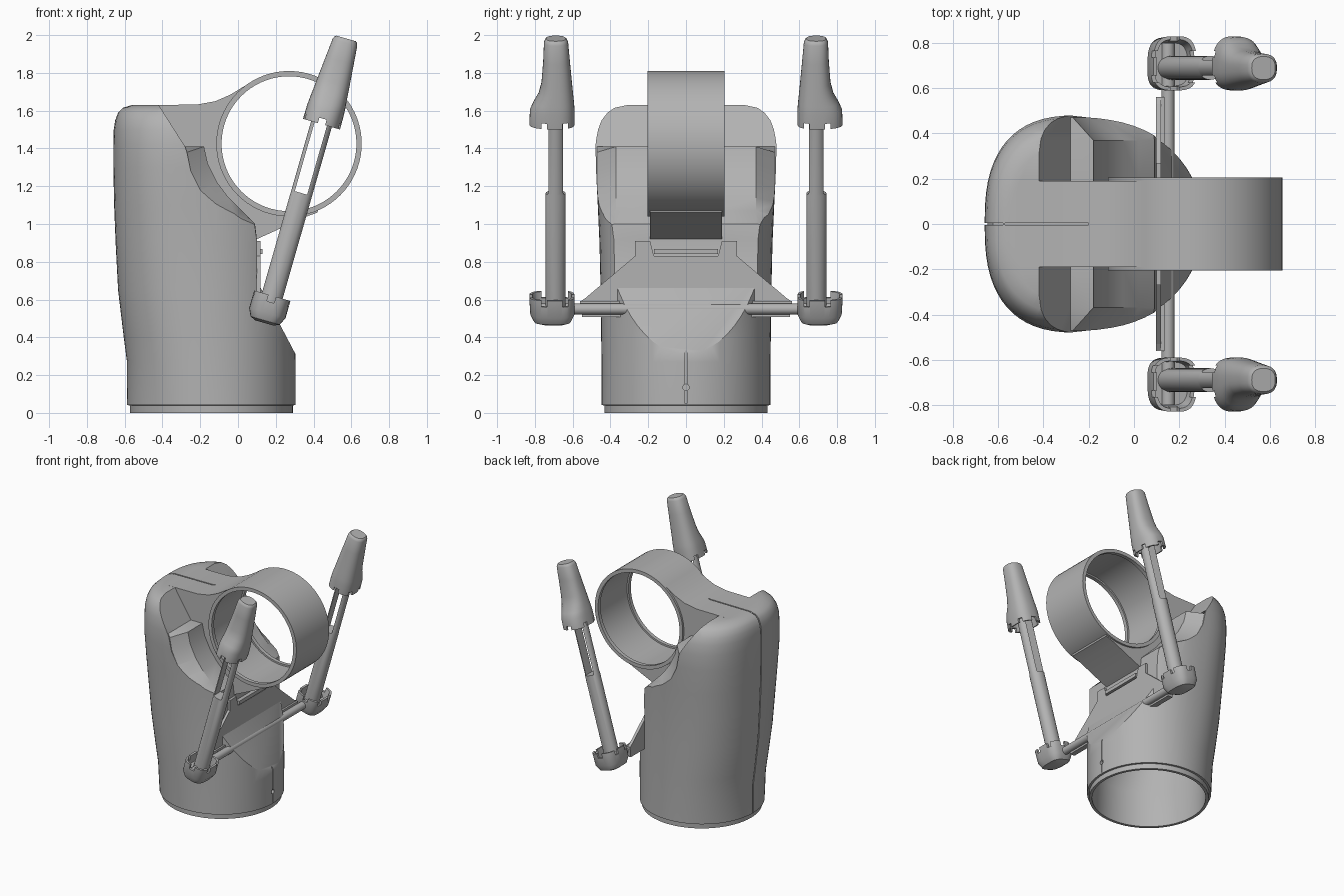
import bpy, bmesh, math
from mathutils import Matrix, Vector

if "Cube" in bpy.data.objects:
    bpy.data.objects.remove(bpy.data.objects["Cube"])

grey = bpy.data.materials.new("mid grey")
grey.diffuse_color = (0.45, 0.45, 0.45, 1)
grey.use_nodes = True
grey.node_tree.nodes["Principled BSDF"].inputs["Base Color"].default_value = grey.diffuse_color


def loft(name, rings, mat=None):
    """Skin a list of equal-length point rings and cap both ends."""
    bm = bmesh.new()
    rows = [[bm.verts.new(mat @ Vector(p) if mat else p) for p in r] for r in rings]
    n = len(rows[0])
    for a, b in zip(rows, rows[1:]):
        for i in range(n):
            j = (i + 1) % n
            bm.faces.new((a[i], a[j], b[j], b[i]))
    bm.faces.new(rows[0][::-1])
    bm.faces.new(rows[-1])
    bmesh.ops.recalc_face_normals(bm, faces=bm.faces)
    me = bpy.data.meshes.new(name)
    bm.to_mesh(me)
    bm.free()
    ob = bpy.data.objects.new(name, me)
    bpy.context.collection.objects.link(ob)
    me.materials.append(grey)
    return ob


def section(z, x0, x1, y0, y1, xm=0.0, ym=0.0, e_back=2.0, e=2.0, n=64):
    """Rounded cross-section with its own reach on each side."""
    pts = []
    for i in range(n):
        t = 2 * math.pi * i / n
        c, s = math.cos(t), math.sin(t)
        k = 2 / (e_back if c < 0 else e)
        rx = x1 - xm if c > 0 else xm - x0
        ry = y1 - ym if s > 0 else ym - y0
        pts.append((xm + rx * math.copysign(abs(c) ** k, c),
                    ym + ry * math.copysign(abs(s) ** k, s), z))
    return pts


def prism(name, pts, y0, y1):
    """Extrude an x-z profile along y."""
    return loft(name, [[(x, y, z) for x, z in pts] for y in (y0, y1)])


def box(name, x, y, z, mat=None):
    ring = lambda h: [(x[0], y[0], h), (x[1], y[0], h), (x[1], y[1], h), (x[0], y[1], h)]
    return loft(name, [ring(z[0]), ring(z[1])], mat)


def circle(cx, cz, r, n=72):
    return [(cx + r * math.cos(2 * math.pi * i / n), cz + r * math.sin(2 * math.pi * i / n))
            for i in range(n)]


def boolean(ob, other, op="DIFFERENCE"):
    m = ob.modifiers.new("cut", "BOOLEAN")
    m.operation, m.object, m.solver = op, other, "EXACT"
    bpy.context.view_layer.objects.active = ob
    bpy.ops.object.modifier_apply(modifier=m.name)
    bpy.data.objects.remove(other)


def smooth(ob, angle=32):
    bpy.ops.object.select_all(action="DESELECT")
    ob.select_set(True)
    bpy.context.view_layer.objects.active = ob
    bpy.ops.object.shade_smooth_by_angle(angle=math.radians(angle))


# Body shell: round foot growing into a squarer, rounded top
body_rows = [(0, -.572, .29, .432), (.04, -.572, .29, .432), (.041, -.588, .305, .447),
             (.27, -.588, .305, .447), (.4, -.605, .302, .449), (.65, -.635, .3, .452),
             (.9, -.648, .3, .458), (1.1, -.656, .3, .467), (1.3, -.66, .3, .477),
             (1.42, -.66, .3, .48), (1.5, -.658, .3, .47), (1.55, -.65, .29, .455),
             (1.59, -.635, .27, .43), (1.615, -.61, .24, .4), (1.63, -.56, .2, .34)]


def body_section(z, x0, x1, yh):
    return section(z, x0, x1, -yh, yh, xm=-.14 - .1 * min(1, z / 1.3),
                   e_back=2 + .6 * min(1, z / 1.3), e=2 + .3 * min(1, z / 1.3))


body = loft("body", [body_section(*r) for r in body_rows])

# Shoulder scoop and flat front, with a flared edge towards the sides
front = [(.1, .92), (.1, .7), (.305, .31), (.7, .31), (.7, 1.68)]
inner = [(-.452, 1.68), (-.28, 1.41), (-.18, 1.41), (-.16, 1.32), (-.11, 1.22),
         (-.05, 1.14), (.02, 1.07), (.09, 1.0)] + front
outer = [(-.452, 1.68), (-.28, 1.41), (-.27, 1.38), (-.25, 1.28), (-.2, 1.18),
         (-.13, 1.11), (-.04, 1.05), (.08, .99)] + front
slices = [(-.6, outer), (-.47, outer), (-.37, inner), (.37, inner), (.47, outer), (.6, outer)]
boolean(body, loft("scoop_cutter", [[(x, y, z) for x, z in p] for y, p in slices]))

# Neck that carries the ring
neck = [(-.5, 1.2), (-.5, 1.63), (-.22, 1.632), (-.12, 1.65), (-.04, 1.685), (.05, 1.74),
        (.13, 1.778), (.2, 1.797), (.27, 1.8), (.5, 1.3), (.42, 1.06), (.35, 1.035),
        (.2, .965), (.1, .92), (0, .92)]
boolean(body, prism("neck", neck, -.19, .19), "UNION")
boolean(body, prism("ring", circle(.27, 1.425, .385), -.205, .205), "UNION")
boolean(body, prism("ring_hole", circle(.27, 1.425, .357), -.4, .4))
boolean(body, prism("ring_channel", circle(.27, 1.425, .37), -.175, .175))

# Hollow inside, open at the foot
cavity = [(-.1, -.55, .27, .41), (.28, -.55, .27, .41), (.68, -.6, .06, .41),
          (.92, -.615, .05, .42), (1.1, -.62, -.1, .42), (1.32, -.62, -.26, .42),
          (1.36, -.6, -.3, .38)]
boolean(body, loft("cavity", [section(z, a, b, -h, h, xm=(a + b) / 2, e_back=2 + .3 * (z > .6))
                              for z, a, b, h in cavity]))

# Seam groove down the back, over the top and at the foot
back = [(r[1], r[0]) for r in body_rows[2:]]
groove = [(x - .05, z) for x, z in back] + [(x + .012, z - .012 * (z > 1.6)) for x, z in back[::-1]]
boolean(body, prism("back_groove", groove, -.005, .005))
boolean(body, box("top_groove", (-.57, -.2), (-.005, .005), (1.618, 1.7)))
boolean(body, box("foot_groove", (.292, .4), (-.004, .004), (.05, .33)))
boolean(body, loft("foot_hole", [[(x, y, z) for y, z in circle(0, .135, .017, 16)]
                                 for x in (.25, .4)]))
smooth(body)

# Mounting plate with two tabs at its upper edge
half = [(.55, .51), (.56, .59), (.53, .61), (.27, .83), (.27, .91), (.19, .91), (.17, .83)]
outline = half + [(-y, z) for y, z in half[::-1]]
loft("mounting_plate", [[(x, y, z) for y, z in outline] for x in (.098, .12)])
box("plate_ledge", (.1, .14), (-.55, .55), (.508, .525))
box("plate_bar", (.1, .135), (-.56, .56), (.575, .592))
box("plate_latch", (.09, .13), (-.17, .17), (.84, .868))

# Cross rod
rod = loft("cross_rod", [[(x, y, z) for x, z in circle(.15, .55, .029, 24)] for y in (-.8, .8)])
smooth(rod)

# Leaning arms, each with a foot cup and a hollow grip cap
for side, label in ((1, "back"), (-1, "front")):
    M = (Matrix.Translation((.147, .69 * side, .5)) @ Matrix.Rotation(math.radians(16), 4, "Y")
         @ Matrix.Diagonal((1, side, 1, 1)))

    tube_rows = [(.03, .057, .053), (.69, .057, .053), (.7, .057, .046), (1.4, .057, .046)]
    tube = loft(label + "_arm_tube", [section(w, -a, a, -b, b, n=32) for w, a, b in tube_rows], M)
    boolean(tube, box("slot", (-.038, .03), (-.2, .2), (.69, 1.12), M))
    smooth(tube)

    # rows: height, half depth, inner reach, outer reach
    cup_rows = [(-.025, .05, .05, .08), (-.012, .08, .08, .115), (.03, .1, .1, .135),
                (.125, .1, .1, .14), (.125, .085, .085, .125), (.05, .08, .08, .11)]
    cup = loft(label + "_foot_cup", [section(w, -a, a, -b, c, e_back=3.2, e=3.2, n=40)
                                     for w, a, b, c in cup_rows], M)
    boolean(cup, box("notch", (-.02, .02), (-.3, .3), (.09, .3), M))
    boolean(cup, box("notch", (-.3, .3), (-.065, -.035), (.09, .3), M))
    boolean(cup, box("notch", (-.3, .3), (.045, .075), (.09, .3), M))
    smooth(cup)

    cap_rows = [(1.2, .08, .08, .1), (1.07, .09, .088, .125), (1.07, .102, .1, .14),
                (1.15, .101, .1, .136), (1.19, .098, .097, .118), (1.24, .093, .092, .09),
                (1.3, .088, .086, .075), (1.42, .077, .075, .066), (1.52, .068, .066, .062),
                (1.535, .062, .06, .056), (1.542, .054, .052, .05)]
    cap = loft(label + "_grip_cap", [section(w, -a, a, -b, c, e_back=2.5, e=2.5, n=40)
                                     for w, a, b, c in cap_rows], M)
    boolean(cap, box("notch", (-.02, .02), (-.3, .3), (1.0, 1.1), M))
    boolean(cap, box("notch", (-.3, .3), (-.065, -.035), (1.0, 1.1), M))
    boolean(cap, box("notch", (-.3, .3), (.045, .075), (1.0, 1.1), M))
    smooth(cap)
